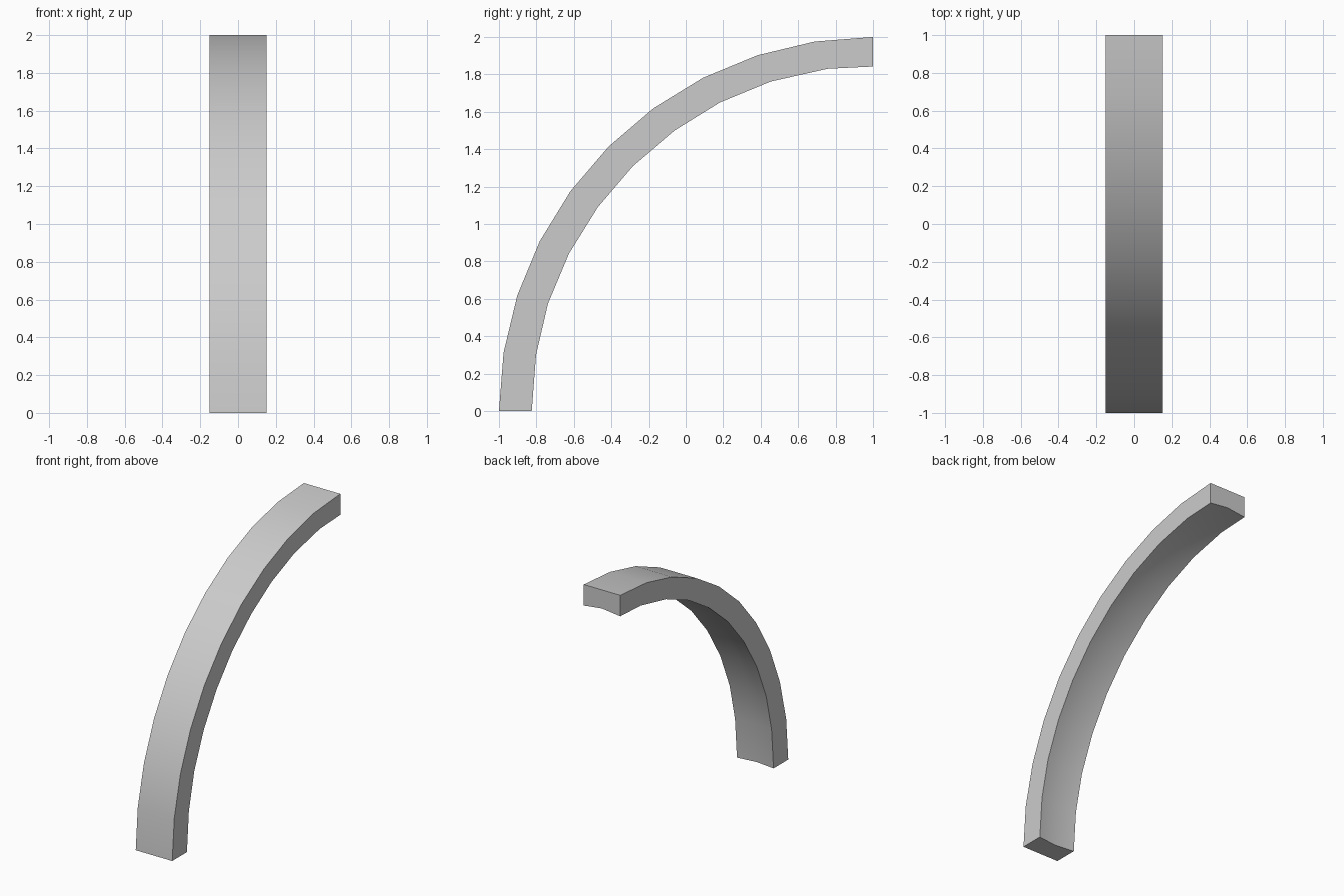
import bpy, bmesh
from math import cos, sin, pi

if "Cube" in bpy.data.objects:
    bpy.data.objects.remove(bpy.data.objects["Cube"])

STEPS = 10
HALF_W = 0.152
GROOVE = 0.018      # hollow along the middle of the inner face
CENTRE_Y = 1.0      # arc centre, at z = 0

# inner edge of the side profile (y, z), measured from foot to tip
inner = [(-0.825, 0), (-0.802, 0.30), (-0.738, 0.575), (-0.626, 0.842),
         (-0.472, 1.09), (-0.284, 1.31), (-0.06, 1.50), (0.182, 1.65),
         (0.454, 1.762), (0.757, 1.83), (1.0, 1.842)]

# cross-sections swept along the quarter arc
bm = bmesh.new()
rings = []
for i, (y, z) in enumerate(inner):
    a = i * pi / 2 / STEPS
    oy, oz = CENTRE_Y - 2 * cos(a), 2 * sin(a)
    gy, gz = y - GROOVE * cos(a), z + GROOVE * sin(a)
    section = [(-HALF_W, oy, oz), (HALF_W, oy, oz), (HALF_W, y, z),
               (0, gy, gz), (-HALF_W, y, z)]
    rings.append([bm.verts.new(p) for p in section])

# sides between sections
for r0, r1 in zip(rings, rings[1:]):
    for j in range(5):
        k = (j + 1) % 5
        bm.faces.new((r0[j], r0[k], r1[k], r1[j]))

# flat foot and tip
bm.faces.new(rings[0])
bm.faces.new(rings[-1])
bmesh.ops.recalc_face_normals(bm, faces=bm.faces)

mesh = bpy.data.meshes.new("curved_beam")
bm.to_mesh(mesh)
bm.free()
beam = bpy.data.objects.new("curved_beam", mesh)
bpy.context.collection.objects.link(beam)

# smooth along the curve, sharp at the corners
bpy.context.view_layer.objects.active = beam
beam.select_set(True)
bpy.ops.object.shade_smooth_by_angle(angle=pi / 6)
